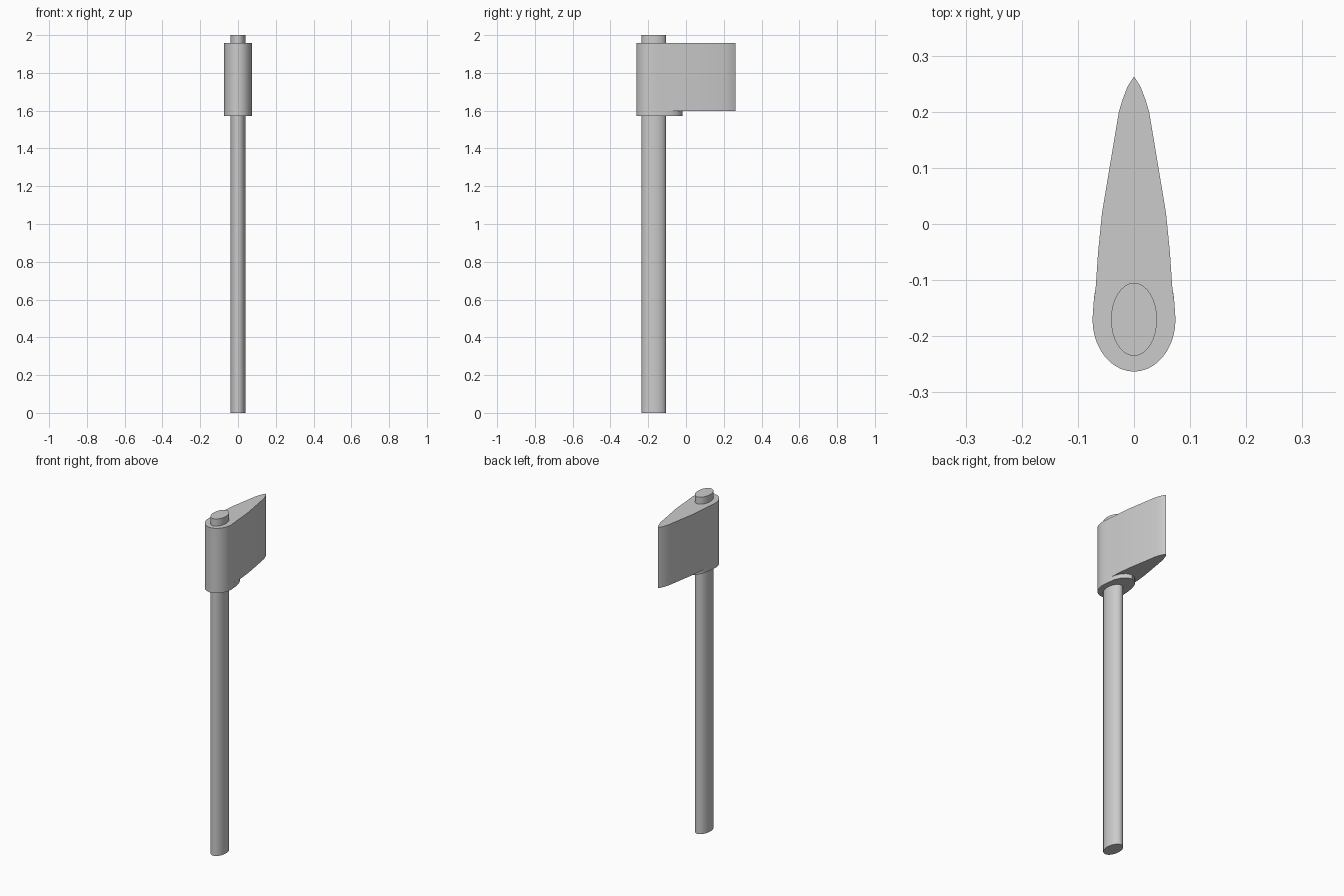
import bpy, bmesh, math

if "Cube" in bpy.data.objects:
    bpy.data.objects.remove(bpy.data.objects["Cube"])


def prism(name, half, z0, z1):
    """Extrude a left-right mirrored half outline (x, y) between two heights."""
    outline = half + [(-x, y) for x, y in reversed(half) if x > 1e-5]
    bm = bmesh.new()
    low = bm.faces.new([bm.verts.new((x, y, z0)) for x, y in outline])
    grown = bmesh.ops.extrude_face_region(bm, geom=[low])["geom"]
    for v in grown:
        if isinstance(v, bmesh.types.BMVert):
            v.co.z = z1
    bmesh.ops.recalc_face_normals(bm, faces=bm.faces[:])
    mesh = bpy.data.meshes.new(name)
    bm.to_mesh(mesh)
    bm.free()
    ob = bpy.data.objects.new(name, mesh)
    bpy.context.collection.objects.link(ob)
    smooth(ob)
    return ob


def smooth(ob):
    bpy.ops.object.select_all(action='DESELECT')
    ob.select_set(True)
    bpy.context.view_layer.objects.active = ob
    bpy.ops.object.shade_smooth_by_angle(angle=math.radians(35))


# Oval handle running through the head
bpy.ops.mesh.primitive_cylinder_add(vertices=32, radius=1, depth=2, location=(0, -0.17, 1))
handle = bpy.context.object
handle.name = "handle"
handle.scale = (0.041, 0.065, 1)
bpy.ops.object.transform_apply(location=False, rotation=False, scale=True)
smooth(handle)

# Rounded back of the head, shared by the head and its lower collar
poll = []
for i in range(11):
    a = math.pi / 2 * i / 10
    poll.append((0.074 * math.sin(a), -0.17 - 0.093 * math.cos(a)))
poll[0] = (0, -0.263)

# Head tapering to a bevelled cutting edge
blade = [(0.072, -0.14), (0.068, -0.11), (0.064, -0.05), (0.057, 0.02),
         (0.042, 0.11), (0.027, 0.20), (0.021, 0.22), (0.012, 0.244), (0, 0.263)]
prism("axe_head", poll + blade, 1.598, 1.958)

# Collar below the head, closing behind the handle
collar = [(0.071, -0.13), (0.064, -0.085), (0.05, -0.052), (0.028, -0.028), (0, -0.018)]
prism("lower_collar", poll + collar, 1.573, 1.602)
